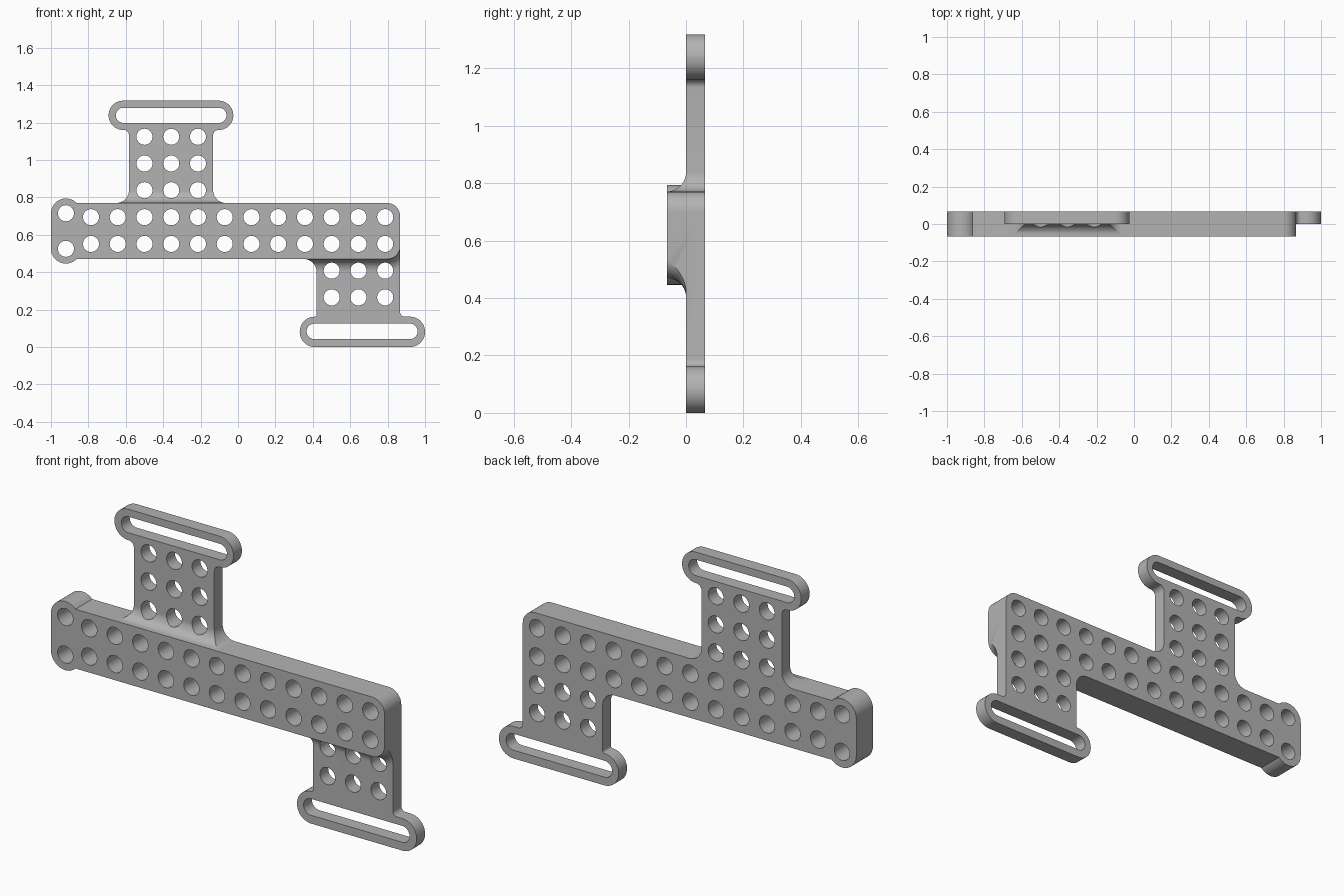
import bpy, bmesh, math
from mathutils import Vector

cube = bpy.data.objects.get("Cube")
if cube:
    bpy.data.objects.remove(cube, do_unlink=True)

HALF = 0.067      # half thickness of the beam
PITCH = 0.143     # hole spacing
BLEND = 0.068     # radius of the fillets against the beam
BEAM_X, BEAM_LOW, BEAM_TOP = 0.867, 0.47, 0.77

grey = bpy.data.materials.new("plain grey")
grey.use_nodes = True
color = (0.45, 0.45, 0.45, 1)
grey.diffuse_color = color
grey.node_tree.nodes["Principled BSDF"].inputs["Base Color"].default_value = color


def rounded(corners, steps=10):
    """Right-angled outline of (x, z, radius) corners, turned into points."""
    pts = []
    for i, (x, z, r) in enumerate(corners):
        p = Vector((x, z))
        if r == 0:
            pts.append(p)
            continue
        ua = (Vector(corners[i - 1][:2]) - p).normalized()
        ub = (Vector(corners[(i + 1) % len(corners)][:2]) - p).normalized()
        for k in range(steps + 1):
            t = math.pi / 2 * k / steps
            pts.append(p + r * (ua * (1 - math.sin(t)) + ub * (1 - math.cos(t))))
    return pts


def box(x0, x1, z0, z1, r):
    return rounded([(x0, z0, r), (x1, z0, r), (x1, z1, r), (x0, z1, r)])


def circle(x, z, r=0.043, n=32):
    return [Vector((x + r * math.cos(2 * math.pi * k / n),
                    z + r * math.sin(2 * math.pi * k / n))) for k in range(n)]


def loft(bm, rings):
    """Solid through rings of equal point count, each (y, points)."""
    loops = [[bm.verts.new((p.x, y, p.y)) for p in pts] for y, pts in rings]
    for a, b in zip(loops, loops[1:]):
        for i in range(len(a)):
            j = (i + 1) % len(a)
            bm.faces.new((a[i], a[j], b[j], b[i]))
    bm.faces.new(loops[0])
    bm.faces.new(loops[-1])


def make(name, solids):
    bm = bmesh.new()
    for rings in solids:
        loft(bm, rings)
    bmesh.ops.recalc_face_normals(bm, faces=bm.faces)
    mesh = bpy.data.meshes.new(name)
    bm.to_mesh(mesh)
    bm.free()
    mesh.materials.append(grey)
    ob = bpy.data.objects.new(name, mesh)
    bpy.context.collection.objects.link(ob)
    return ob


def prism(pts, depth=HALF):
    return [(-depth, pts), (depth, pts)]


def combine(target, tool, operation):
    mod = target.modifiers.new(operation.lower(), 'BOOLEAN')
    mod.operation, mod.solver, mod.object = operation, 'EXACT', tool
    bpy.context.view_layer.objects.active = target
    bpy.ops.object.modifier_apply(modifier=mod.name)
    bpy.data.objects.remove(tool, do_unlink=True)


# Whole silhouette: beam, lower strap tab on the left, upper strap tab on the right
E = 0.08
bracket = make("strap_bracket", [prism(rounded([
    (-0.93, BEAM_LOW, 0), (0.42, BEAM_LOW, BLEND), (0.42, 0.162, 0.01),
    (0.33, 0.162, E), (0.33, 0, E), (1, 0, E), (1, 0.162, E),
    (BEAM_X, 0.162, 0.025), (BEAM_X, BEAM_TOP, 0.07),
    (-0.133, BEAM_TOP, BLEND), (-0.133, 1.16, 0.028), (-0.025, 1.16, 0.078),
    (-0.025, 1.317, 0.078), (-0.692, 1.317, 0.078), (-0.692, 1.16, 0.078),
    (-0.583, 1.16, 0.028), (-0.583, BEAM_TOP, BLEND), (-0.93, BEAM_TOP, 0)]))])


# Thickness envelope: full depth at the beam, curving back to thin tabs
def beam_outline(d):
    d += 0.0004
    return box(-1.3 - d, BEAM_X + d, BEAM_LOW - d, BEAM_TOP + d, 0.07 + d)


rings = [(-0.1, beam_outline(0))]
for k in range(11):
    t = math.pi / 2 * k / 10
    rings.append((-HALF + HALF * math.sin(t), beam_outline(HALF * (1 - math.cos(t)))))
rings += [(0, beam_outline(2)), (0.1, beam_outline(2))]
combine(bracket, make("depth_envelope", [rings]), 'INTERSECT')

# Rounded end lobes
combine(bracket, make("end_lobes", [prism(box(-1, -0.84, 0.446, 0.794, 0.0799))]), 'UNION')

# Round holes and strap slots
holes = [circle(-0.92, z) for z in (0.525, 0.715)]
holes += [circle(0.787 - PITCH * i, z) for i in range(12) for z in (0.551, 0.694)]
for i in range(3):
    holes += [circle(-0.5 + PITCH * i, 0.838 + PITCH * j) for j in range(3)]
    holes += [circle(0.787 - PITCH * i, 0.408 - PITCH * j) for j in range(2)]
holes += [box(0.367, 0.96, 0.042, 0.125, 0.041),
          box(-0.653, -0.062, 1.198, 1.279, 0.04)]
combine(bracket, make("hole_cutters", [prism(h, 0.2) for h in holes]), 'DIFFERENCE')

bpy.ops.object.select_all(action='DESELECT')
bracket.select_set(True)
bpy.context.view_layer.objects.active = bracket
bpy.ops.object.shade_smooth_by_angle(angle=math.radians(30))
